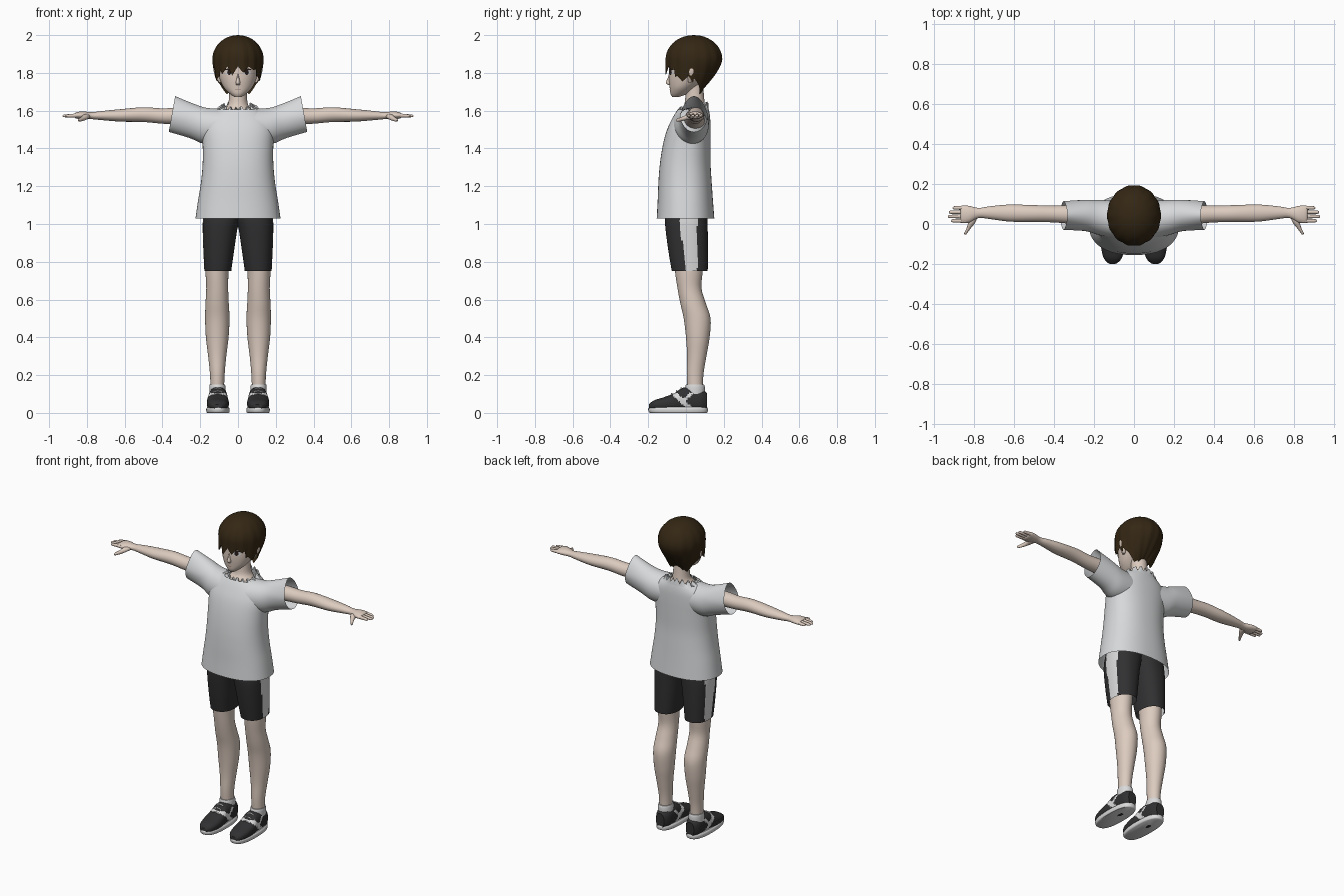
import bpy, bmesh, math
from mathutils import Vector
from mathutils.bvhtree import BVHTree


def material(name, r, g, b):
    m = bpy.data.materials.new(name)
    m.diffuse_color = (r, g, b, 1)
    return m


SKIN = material("skin", 0.72, 0.60, 0.52)
HAIR = material("dark brown hair", 0.034, 0.020, 0.007)
SHIRT = material("pale grey cloth", 0.68, 0.69, 0.70)
DARK = material("charcoal cloth", 0.030, 0.030, 0.032)
WHITE = material("white trim", 0.70, 0.70, 0.70)
EYE = material("dark eye", 0.02, 0.012, 0.01)
LIP = material("lip", 0.40, 0.22, 0.18)


def make(name, verts, faces, mats, mirror=False, rule=None):
    me = bpy.data.meshes.new(name)
    me.from_pydata(verts, [], faces)
    ob = bpy.data.objects.new(name, me)
    bpy.context.collection.objects.link(ob)
    for m in mats:
        me.materials.append(m)
    bm = bmesh.new()
    bm.from_mesh(me)
    bmesh.ops.recalc_face_normals(bm, faces=bm.faces)
    if rule:
        for f in bm.faces:
            f.material_index = int(rule(f.calc_center_median()))
    bm.to_mesh(me)
    bm.free()
    if mirror:
        ob.modifiers.new("mirror", 'MIRROR').use_mirror_merge = False
    return ob


def smooth_keys(keys, n):
    """Catmull-Rom through the key rings."""
    out = []
    for i in range(len(keys) - 1):
        p = [keys[max(0, min(len(keys) - 1, i + k))] for k in (-1, 0, 1, 2)]
        for s in range(n):
            t = s / n
            out.append([0.5 * (2 * b + (c - a) * t + (2 * a - 5 * b + 4 * c - d) * t * t
                               + (3 * b - a - 3 * c + d) * t ** 3) for a, b, c, d in zip(*p)])
    return out + [list(keys[-1])]


def loft(name, axis, keys, mats, seg=32, n=4, power=2.0, caps=True, mirror=False, warp=None, rule=None):
    """Rings along an axis; key = (position, min a, max a, min b, max b) of the other two axes."""
    order = {'x': (1, 2, 0), 'y': (0, 2, 1), 'z': (0, 1, 2)}[axis]
    verts, faces = [], []
    rings = smooth_keys(keys, n)
    for t, a0, a1, b0, b1 in rings:
        for i in range(seg):
            q = 2 * math.pi * i / seg
            c, s = math.cos(q), math.sin(q)
            v = [0, 0, 0]
            v[order[0]] = (a0 + a1) / 2 + (a1 - a0) / 2 * math.copysign(abs(c) ** (2 / power), c)
            v[order[1]] = (b0 + b1) / 2 + (b1 - b0) / 2 * math.copysign(abs(s) ** (2 / power), s)
            v[order[2]] = t
            verts.append(warp(*v) if warp else v)
    for r in range(len(rings) - 1):
        for i in range(seg):
            j = (i + 1) % seg
            faces.append((r * seg + i, r * seg + j, (r + 1) * seg + j, (r + 1) * seg + i))
    if caps:
        faces += [tuple(range(seg)), tuple(range(len(verts) - seg, len(verts)))]
    return make(name, verts, faces, mats, mirror, rule)


# Head, neck, nose and ears
head = loft("head", 'z', [(1.672, -.018, .018, -.072, -.04), (1.69, -.045, .045, -.082, .01),
    (1.72, -.074, .074, -.086, .05), (1.76, -.094, .094, -.09, .10), (1.80, -.105, .105, -.09, .135),
    (1.86, -.108, .108, -.088, .15), (1.93, -.095, .095, -.07, .14), (1.975, -.05, .05, -.02, .09)], [SKIN], 48)
loft("neck", 'z', [(1.56, -.10, .10, -.055, .105), (1.60, -.078, .078, -.032, .105), (1.63, -.054, .054, -.01, .10),
    (1.68, -.047, .047, -.003, .095), (1.75, -.047, .047, .0, .09)], [SKIN])
loft("nose", 'z', [(1.736, -.010, .010, -.094, -.07), (1.748, -.012, .012, -.106, -.07),
    (1.775, -.007, .007, -.096, -.07), (1.805, -.004, .004, -.088, -.07)], [SKIN], 12)
loft("ear", 'z', [(1.75, .088, .102, .012, .03), (1.785, .09, .122, .008, .05), (1.82, .095, .13, .01, .058),
    (1.84, .10, .122, .02, .045)], [SKIN], 16, mirror=True)

# Face details, laid on the head surface
bm = bmesh.new()
bm.from_mesh(head.data)
tree = BVHTree.FromBMesh(bm)
bm.free()


def plate(name, x, z, rx, rz, mat, lift, tilt=0.0, mirror=True):
    pts = [(x, z)] + [(x + rx * math.cos(i * math.pi / 10), z + rz * math.sin(i * math.pi / 10)
                       + tilt * math.cos(i * math.pi / 10)) for i in range(20)]
    verts = []
    for px, pz in pts:
        hit = tree.ray_cast(Vector((px, -1, pz)), Vector((0, 1, 0)))[0]
        verts.append((px, hit.y - lift, pz))
    make(name, verts, [(0, 1 + i, 1 + (i + 1) % 20) for i in range(20)], [mat], mirror)


plate("eye_white", .047, 1.803, .021, .015, WHITE, .002)
plate("iris", .046, 1.804, .011, .015, EYE, .0035)
plate("eyelash", .048, 1.819, .024, .004, EYE, .004, -.002)
plate("eyebrow", .050, 1.842, .025, .004, HAIR, .003, .003)
plate("mouth", 0, 1.713, .016, .0022, LIP, .002, mirror=False)


# Hair: a ridged cap with a ragged lower edge
def hair():
    nu, nv = 168, 18
    verts, faces = [(0, .042, 2.0)], []
    for r in range(1, nv + 1):
        for i in range(nu):
            a = 2 * math.pi * i / nu
            c, s = math.cos(a), math.sin(a)
            tooth = abs((i % 12) / 6 - 1)
            if s < 0:
                low = (1.835 if abs(c) < .72 else 1.785) - .035 * tooth * (1 + .4 * math.sin(3 * a + 1))
            else:
                low = 1.785 - .085 * min(1, s / .4) - .012 * tooth
            # spacing by angle over the crown, then straight down
            t = r / nv
            z = 2.0 - (2.0 - low) * (1 - math.cos(t * math.pi / 2)) ** .85
            if z > 1.87:
                rad = math.sqrt(max(0, 1 - ((z - 1.87) / .13) ** 2))
            else:
                rad = 1 - ((1 + s) / 2) ** 1.5 * ((1.87 - z) / .2) ** 1.5
            rad *= 1 - .04 * (1 - tooth) * t
            verts.append((.136 * rad * c, .042 + .153 * rad * s, z))
    for i in range(nu):
        j = (i + 1) % nu
        faces.append((0, 1 + i, 1 + j))
        for r in range(nv - 1):
            k = 1 + r * nu
            faces.append((k + i, k + nu + i, k + nu + j, k + j))
    make("hair", verts, faces, [HAIR])


hair()


# Shirt body with ragged collar, raised at the back
def collar(x, y, z):
    if z > 1.612:
        z += .025 * max(0, (y - .03) / .08)
        z -= .022 * (int(round(math.atan2(y - .04, x) * 32 / math.pi)) % 4 < 2)
    return (x, y, z)


def sleeve_warp(x, y, z):
    up = max(0, (z - 1.57) / .1) * max(0, (x - .15) / .2)
    return (x + (1.58 - z) * .18 * x / .35, .045 + (y - .045) * (1 - .25 * up), z)


loft("shirt_body", 'z', [(1.03, -.225, .225, -.155, .15), (1.12, -.212, .212, -.15, .143),
    (1.22, -.196, .196, -.146, .136), (1.32, -.187, .187, -.138, .13), (1.42, -.187, .187, -.122, .13),
    (1.50, -.19, .19, -.10, .13), (1.56, -.175, .175, -.072, .128), (1.60, -.13, .13, -.048, .122),
    (1.622, -.085, .085, -.03, .115)], [SHIRT], 64, power=2.3, caps=False, warp=collar)
loft("sleeve", 'x', [(.08, -.075, .115, 1.42, 1.61), (.17, -.055, .12, 1.425, 1.615), (.24, -.035, .12, 1.455, 1.636),
    (.35, -.03, .115, 1.488, 1.677)], [SHIRT], 40, caps=False, mirror=True, warp=sleeve_warp)

# Arms and hands
loft("arm", 'x', [(.15, -.01, .10, 1.50, 1.60), (.30, .0, .095, 1.525, 1.615), (.40, .008, .092, 1.531, 1.612),
    (.50, .01, .094, 1.54, 1.618), (.62, .012, .097, 1.542, 1.608), (.72, .025, .088, 1.55, 1.598),
    (.775, .03, .08, 1.555, 1.592), (.82, .008, .09, 1.555, 1.596), (.855, .004, .093, 1.558, 1.592),
    (.865, .012, .085, 1.565, 1.585)], [SKIN], mirror=True)
for i, tip in enumerate((.912, .928, .924, .905)):
    y = .016 + i * .0215
    loft("finger_%d" % (i + 1), 'x', [(.84, y - .011, y + .011, 1.564, 1.588), (.88, y - .009, y + .009, 1.564, 1.583),
        (tip - .008, y - .008, y + .008, 1.565, 1.58), (tip, y - .002, y + .002, 1.57, 1.575)], [SKIN], 10, mirror=True)
loft("thumb", 'y', [(.04, .78, .83, 1.555, 1.585), (.01, .79, .827, 1.552, 1.58), (-.02, .813, .835, 1.545, 1.568),
    (-.045, .832, .847, 1.542, 1.558), (-.053, .838, .844, 1.546, 1.552)], [SKIN], 12, mirror=True)

# Shorts with a pale side stripe, and legs
loft("shorts_leg", 'z', [(.75, .036, .178, -.075, .115), (.85, .022, .183, -.092, .116), (.97, .004, .187, -.108, .115),
    (1.03, -.01, .185, -.11, .113), (1.10, -.01, .175, -.10, .11)], [DARK, WHITE], 72, power=2.3, caps=False,
    mirror=True, rule=lambda c: c.x > .12 and -.03 + .1 * (1 - c.z) < c.y < .06)
loft("leg", 'z', [(.09, .075, .145, .01, .088), (.20, .071, .148, .004, .092), (.30, .062, .158, .006, .108),
    (.40, .05, .17, .0, .125), (.50, .045, .174, -.012, .13), (.58, .049, .172, -.03, .105),
    (.66, .052, .168, -.045, .082), (.75, .05, .172, -.058, .088), (.88, .04, .172, -.07, .095)], [SKIN], mirror=True)


# Shoes: sole, upper with forked side band, sock cuff and laces
def band(c):
    main = abs(c.y - .012 + (c.z - .03) * 1.0) < .018
    fork = abs(c.y + .02 - (c.z - .055) * 1.0) < .010 and c.z > .055
    return c.z < .105 and (main or fork)


loft("shoe_sole", 'z', [(.0, .05, .163, -.19, .11), (.006, .045, .167, -.197, .115), (.022, .045, .168, -.2, .116),
    (.032, .052, .161, -.192, .11)], [WHITE], 40, power=2.5, mirror=True)
loft("shoe_upper", 'y', [(-.196, .085, .128, .02, .045), (-.17, .061, .151, .015, .066), (-.12, .049, .163, .01, .082),
    (-.06, .05, .164, .005, .105), (-.02, .056, .158, .0, .132), (.03, .055, .156, .0, .135), (.08, .06, .152, .005, .125),
    (.112, .078, .134, .015, .105)], [DARK, WHITE], 48, n=7, power=2.5, mirror=True, rule=band)
loft("sock", 'z', [(.10, .064, .152, -.004, .1), (.135, .066, .152, -.004, .1), (.15, .069, .15, .0, .096)],
     [WHITE], mirror=True)
for i in range(3):
    y, z = -.075 + i * .025, .098 + i * .0145
    loft("lace_%d" % (i + 1), 'x', [(.085, y - .004, y + .004, z - .006, z + .002), (.107, y - .004, y + .004, z, z + .008),
        (.13, y - .004, y + .004, z - .006, z + .002)], [WHITE], 8, mirror=True)

# Smooth shading with sharp rims
for ob in bpy.context.collection.objects:
    ob.select_set(True)
bpy.context.view_layer.objects.active = head
bpy.ops.object.shade_smooth_by_angle(angle=math.radians(45))
